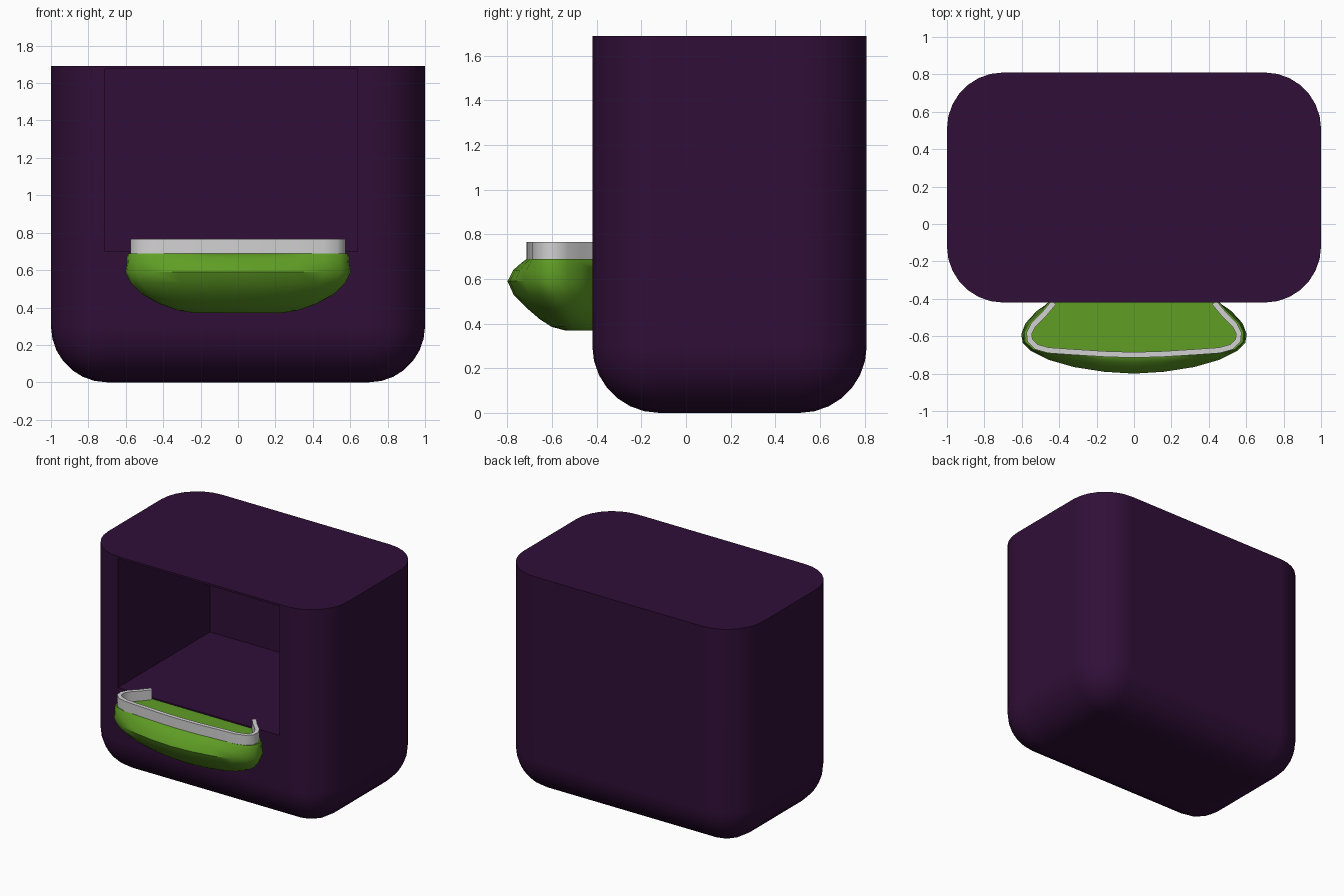
import bpy, bmesh, math
from mathutils import Vector

if "Cube" in bpy.data.objects:
    bpy.data.objects.remove(bpy.data.objects["Cube"], do_unlink=True)


def material(name, rgb):
    m = bpy.data.materials.new(name)
    m.use_nodes = True
    m.diffuse_color = (*rgb, 1)
    m.node_tree.nodes["Principled BSDF"].inputs["Base Color"].default_value = (*rgb, 1)
    return m


purple = material("dark purple", (0.03, 0.0047, 0.039))
green = material("leaf green", (0.115, 0.34, 0.018))
white = material("light grey", (0.65, 0.64, 0.65))


def make_object(name, bm, mat):
    bmesh.ops.recalc_face_normals(bm, faces=bm.faces)
    mesh = bpy.data.meshes.new(name)
    bm.to_mesh(mesh)
    bm.free()
    mesh.materials.append(mat)
    obj = bpy.data.objects.new(name, mesh)
    bpy.context.collection.objects.link(obj)
    return obj


def box(low, high):
    bm = bmesh.new()
    bmesh.ops.create_cube(bm, size=1)
    low, high = Vector(low), Vector(high)
    for v in bm.verts:
        v.co = (low + high) / 2 + v.co * (high - low)
    return bm


def smooth(obj, angle):
    bpy.ops.object.select_all(action="DESELECT")
    obj.select_set(True)
    bpy.context.view_layer.objects.active = obj
    bpy.ops.object.shade_smooth_by_angle(angle=math.radians(angle))


def mirrored(half):
    """Full outline from left to right, from a right half running back to front."""
    return [(-x, y) for x, y in half] + [(x, y) for x, y in reversed(half[:-1])]


# Housing: box with rounded uprights and underside, flat top
top = 1.69
bm = box((-1, -0.42, 0), (1, 0.81, top))
round_edges = [e for e in bm.edges if min(v.co.z for v in e.verts) < 0.01]
bmesh.ops.bevel(bm, geom=round_edges, offset=0.3, segments=7, profile=0.5, affect="EDGES")
housing = make_object("housing", bm, purple)

# Open compartment cut into the front
cutter = make_object("compartment_cutter",
                     box((-0.71, -0.6, 0.70), (0.64, 0.68, 1.675)), purple)
cutter.hide_render = True
cut = housing.modifiers.new("compartment", "BOOLEAN")
cut.object = cutter
cut.operation = "DIFFERENCE"
cut.solver = "EXACT"
bpy.context.view_layer.objects.active = housing
bpy.ops.object.modifier_apply(modifier=cut.name)
bpy.data.objects.remove(cutter, do_unlink=True)
smooth(housing, 35)
housing.modifiers.new("clean_shading", "WEIGHTED_NORMAL").keep_sharp = True

# Tray outlines: flat-fronted at the lip, bulging at the belly
back = -0.41
lip = [(0.44, back), (0.49, -0.47), (0.55, -0.53), (0.575, -0.58), (0.57, -0.63),
       (0.53, -0.67), (0.46, -0.69), (0.32, -0.70), (0.16, -0.71), (0, -0.715)]
belly = [(0.44, back), (0.52, -0.465), (0.58, -0.53), (0.603, -0.59), (0.595, -0.635),
         (0.55, -0.68), (0.46, -0.725), (0.32, -0.765), (0.16, -0.79), (0, -0.80)]

# Tray body: stacked rings (height, lip share, width scale, depth scale)
levels = [(0.69, 1, 1.02, 1), (0.67, 0.7, 1.02, 1), (0.64, 0.3, 1, 1), (0.59, 0, 1, 1),
          (0.53, 0, 0.95, 0.93), (0.47, 0, 0.85, 0.78), (0.42, 0, 0.70, 0.63),
          (0.385, 0, 0.54, 0.49), (0.37, 0, 0.38, 0.34)]
bm = bmesh.new()
rings = []
for z, share, wide, deep in levels:
    half = []
    for a, b in zip(lip, belly):
        x = (a[0] * share + b[0] * (1 - share)) * wide
        y = a[1] * share + b[1] * (1 - share)
        half.append((x, back + (y - back) * deep))
    rings.append([bm.verts.new((x, y, z)) for x, y in mirrored(half)])
for upper, lower in zip(rings, rings[1:]):
    for i in range(len(upper)):
        j = (i + 1) % len(upper)
        bm.faces.new((upper[i], upper[j], lower[j], lower[i]))
bm.faces.new(rings[0])
bm.faces.new(rings[-1])
smooth(make_object("tray", bm, green), 40)

# Raised rim: thin wall following the lip of the tray
bm = bmesh.new()
outer = mirrored(lip)
inner_half = []
for i, p in enumerate(lip):
    a = Vector(lip[max(i - 1, 0)])
    b = Vector(lip[i + 1]) if i + 1 < len(lip) else Vector((-a.x, a.y))
    along = (b - a).normalized()
    inward = Vector((along.y, -along.x))
    inner_half.append(tuple(Vector(p) + inward * 0.03))
inner = mirrored(inner_half)
columns = []
for o, n in zip(outer, inner):
    columns.append([bm.verts.new((*p, z)) for p, z in
                    ((o, 0.685), (o, 0.765), (n, 0.765), (n, 0.685))])
for a, b in zip(columns, columns[1:]):
    for i in range(4):
        j = (i + 1) % 4
        bm.faces.new((a[i], a[j], b[j], b[i]))
bm.faces.new(columns[0])
bm.faces.new(columns[-1])
smooth(make_object("tray_rim", bm, white), 40)
